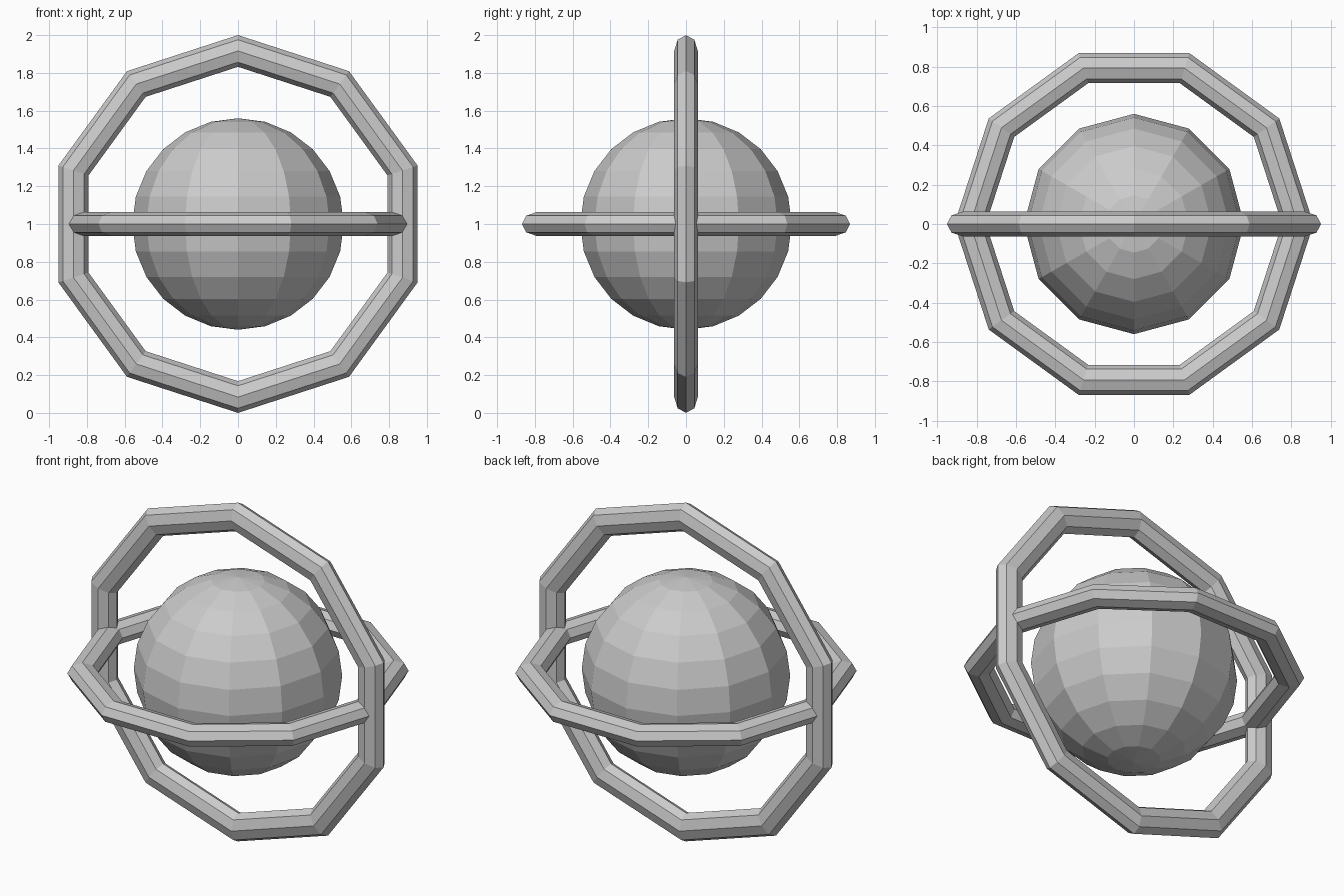
import bpy, bmesh
from math import sin, cos, tau
from mathutils import Matrix

if "Cube" in bpy.data.objects:
    bpy.data.objects.remove(bpy.data.objects["Cube"])

SIDES, SECTION = 10, 8


def ring(name, major, radial, half_width, matrix):
    """Ten-sided ring with a flattened octagonal section."""
    bm = bmesh.new()
    loops = []
    for i in range(SIDES):
        a = tau * i / SIDES
        loop = []
        for j in range(SECTION):
            b = tau * j / SECTION
            r = major + radial * cos(b)
            loop.append(bm.verts.new((r * cos(a), r * sin(a), half_width * sin(b))))
        loops.append(loop)
    for i in range(SIDES):
        p, q = loops[i], loops[(i + 1) % SIDES]
        for j in range(SECTION):
            k = (j + 1) % SECTION
            bm.faces.new((p[j], q[j], q[k], p[k]))
    bmesh.ops.recalc_face_normals(bm, faces=bm.faces)
    bm.transform(matrix)
    mesh = bpy.data.meshes.new(name)
    bm.to_mesh(mesh)
    bm.free()
    obj = bpy.data.objects.new(name, mesh)
    obj.location = (0, 0, 1)
    bpy.context.collection.objects.link(obj)


# Faceted central globe
bpy.ops.mesh.primitive_uv_sphere_add(segments=12, ring_count=12, radius=0.56,
                                     location=(0, 0, 1))
bpy.context.object.name = "core_sphere"

# Level ring, with corners on the x axis
ring("horizontal_ring", 0.833, 0.08, 0.0625, Matrix.Identity(4))

# Upright ring in the xz plane, with corners at top and bottom
upright = Matrix.Rotation(tau / 4, 4, 'X') @ Matrix.Rotation(tau / 4, 4, 'Z')
ring("vertical_ring", 0.916, 0.084, 0.0625, upright)
